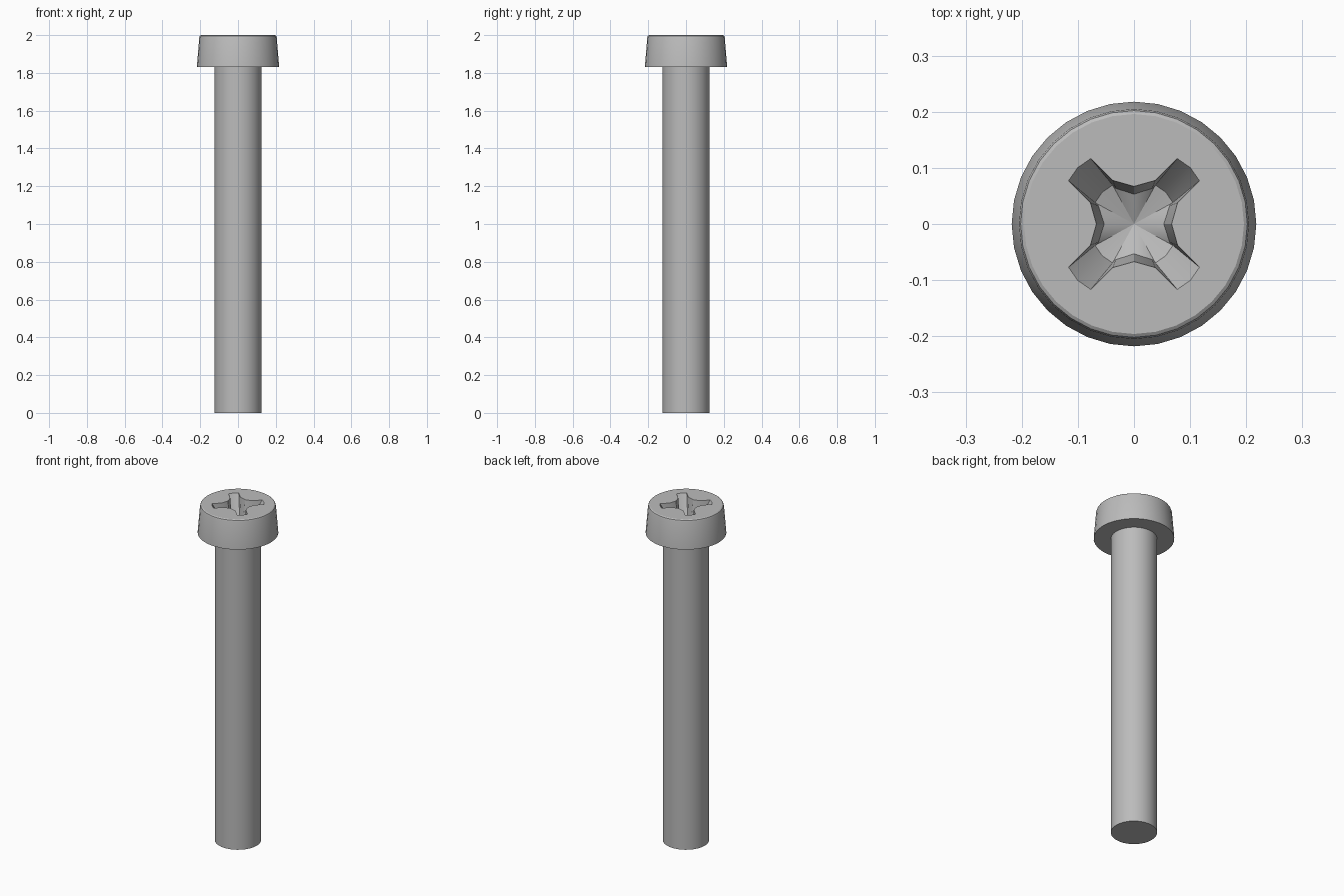
import bpy, bmesh, math
from math import sin, cos, pi
from mathutils import Matrix, Vector

default = bpy.data.objects.get("Cube")
if default:
    bpy.data.objects.remove(default, do_unlink=True)

steel = bpy.data.materials.new("grey steel")
steel.use_nodes = True
GREY = (0.5, 0.5, 0.5, 1)
steel.diffuse_color = GREY
steel.node_tree.nodes["Principled BSDF"].inputs["Base Color"].default_value = GREY


def loft(name, rings, tip=None):
    """Solid through closed rings from bottom to top, with an optional low tip."""
    bm = bmesh.new()
    loops = [[bm.verts.new(p) for p in ring] for ring in rings]
    n = len(loops[0])
    for low, high in zip(loops, loops[1:]):
        for i in range(n):
            j = (i + 1) % n
            bm.faces.new((low[i], low[j], high[j], high[i]))
    bm.faces.new(loops[-1])
    if tip:
        point = bm.verts.new(tip)
        for i in range(n):
            bm.faces.new((point, loops[0][(i + 1) % n], loops[0][i]))
    else:
        bm.faces.new(loops[0][::-1])
    bmesh.ops.recalc_face_normals(bm, faces=bm.faces)
    mesh = bpy.data.meshes.new(name)
    bm.to_mesh(mesh)
    bm.free()
    mesh.materials.append(steel)
    obj = bpy.data.objects.new(name, mesh)
    bpy.context.collection.objects.link(obj)
    return obj


def circle(r, z, n=32):
    return [(r * cos(2 * pi * i / n), r * sin(2 * pi * i / n), z) for i in range(n)]


def cross(reach, bulge, half, root, notch, z):
    """Four-winged outline with wings on the diagonals."""
    ring = []
    for k in range(4):
        turn = Matrix.Rotation(pi / 4 + k * pi / 2, 3, 'Z')
        wing = [(root, -half), (reach, -half), (bulge, 0), (reach, half), (root, half)]
        ring += [turn @ Vector((x, y, z)) for x, y in wing]
        ring.append(turn @ Vector((notch * cos(pi / 4), notch * sin(pi / 4), z)))
    return ring


def smooth(obj):
    bpy.ops.object.select_all(action='DESELECT')
    obj.select_set(True)
    bpy.context.view_layer.objects.active = obj
    bpy.ops.object.shade_smooth_by_angle(angle=math.radians(30))


# Shaft
shaft = loft("shaft", [circle(0.125, 0), circle(0.125, 1.83)])

# Tapered head with a softened top rim
head = loft("head", [circle(0.218, 1.83), circle(0.205, 1.988),
                     circle(0.202, 1.996), circle(0.196, 2.0)])

# Cross recess: steep tapered wings ending in a shallow conical floor
cutter = loft("recess_cutter", [
    cross(0.076, 0.08, 0.022, 0.068, 0.053, 1.89),
    cross(0.137, 0.142, 0.028, 0.082, 0.067, 2.0),
    cross(0.142, 0.147, 0.0285, 0.083, 0.068, 2.01)], tip=(0, 0, 1.865))
cutter.hide_render = True
cut = head.modifiers.new("recess", 'BOOLEAN')
cut.operation = 'DIFFERENCE'
cut.solver = 'EXACT'
cut.object = cutter
bpy.context.view_layer.objects.active = head
bpy.ops.object.modifier_apply(modifier=cut.name)
bpy.data.objects.remove(cutter, do_unlink=True)

for part in (shaft, head):
    smooth(part)
